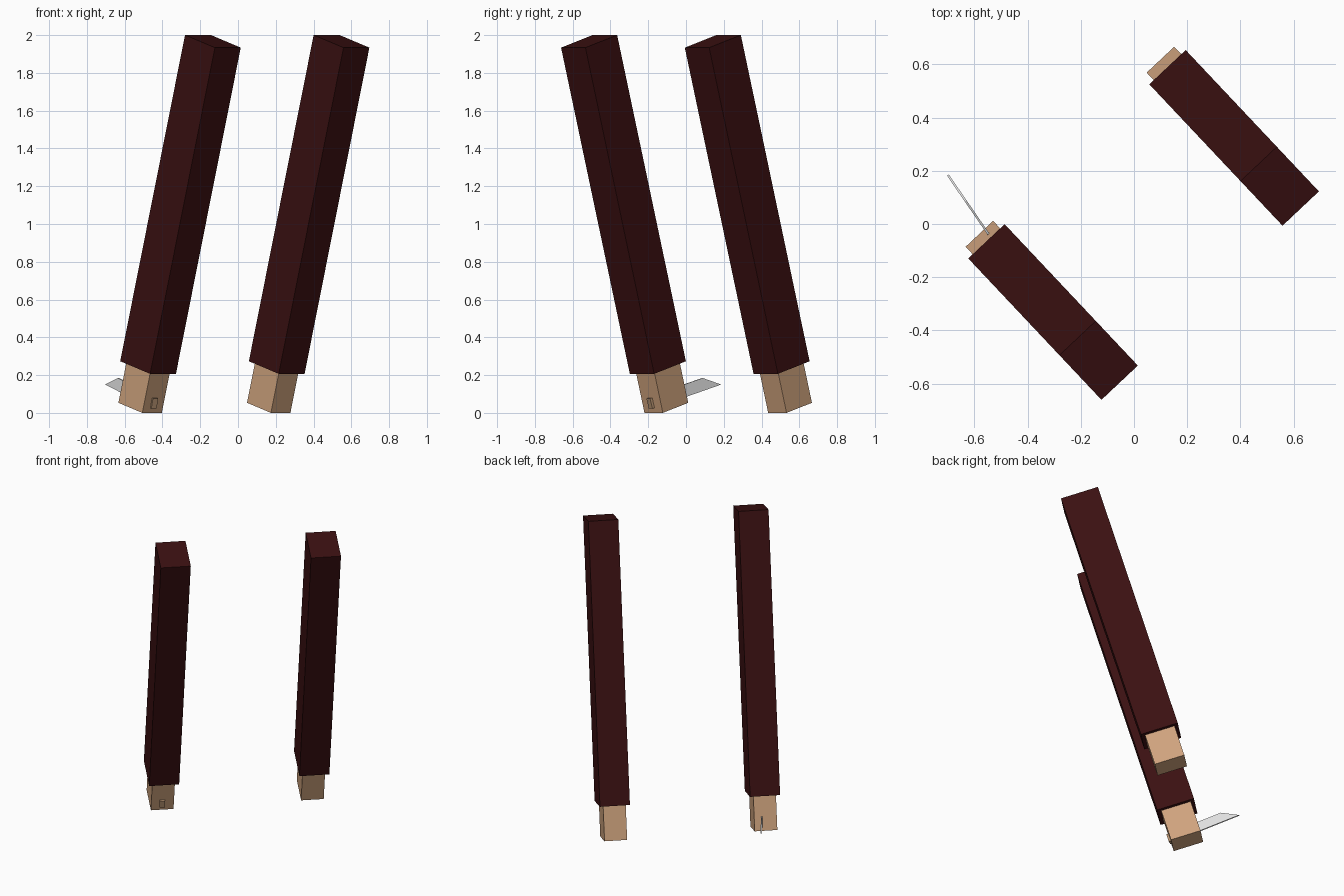
import bpy, bmesh, math
from mathutils import Matrix, Vector

cube = bpy.data.objects.get("Cube")
if cube:
    bpy.data.objects.remove(cube, do_unlink=True)


def material(name, rgb):
    m = bpy.data.materials.new(name)
    m.use_nodes = True
    m.diffuse_color = (*rgb, 1)
    m.node_tree.nodes["Principled BSDF"].inputs["Base Color"].default_value = (*rgb, 1)
    return m


MAROON = material("dark maroon cloth", (0.043, 0.0052, 0.0056))
SKIN = material("tan skin", (0.62, 0.365, 0.205))
STEEL = material("pale steel", (0.74, 0.74, 0.74))
WOOD = material("tan wood", (0.50, 0.31, 0.175))


def add_object(name, bm, frame, mat):
    bmesh.ops.recalc_face_normals(bm, faces=bm.faces)
    mesh = bpy.data.meshes.new(name)
    bm.to_mesh(mesh)
    bm.free()
    mesh.materials.append(mat)
    ob = bpy.data.objects.new(name, mesh)
    ob.matrix_world = frame
    bpy.context.collection.objects.link(ob)
    return ob


def box(name, lo, hi, frame, mat):
    lo, hi = Vector(lo), Vector(hi)
    bm = bmesh.new()
    bmesh.ops.create_cube(bm, size=1)
    bmesh.ops.scale(bm, vec=hi - lo, verts=bm.verts)
    bmesh.ops.translate(bm, vec=(lo + hi) / 2, verts=bm.verts)
    return add_object(name, bm, frame, mat)


def frame(origin, yaw, pitch):
    return (Matrix.Translation(origin)
            @ Matrix.Rotation(math.radians(yaw), 4, 'Z')
            @ Matrix.Rotation(math.radians(pitch), 4, 'Y'))


TILT = 16.15

# Two leaning arms: local z runs up the arm, local x faces forward, origin at the cuff
for side, origin in (("right", (-0.476, -0.149, 0.240)),
                     ("left", (0.205, 0.506, 0.240))):
    arm = frame(origin, -46.7, TILT)
    box(side + "_sleeve", (-0.12, -0.094, 0), (0.12, 0.094, 1.798), arm, MAROON)
    box(side + "_hand", (-0.096, -0.071, -0.222), (0.096, 0.071, 0.05), arm, SKIN)

# Knife gripped in the right hand: local x points at the tip, local z is the spine side
knife = frame((-0.70, 0.184, 0.15), 124.5, -TILT)
bm = bmesh.new()
outline = [(0, 0), (-0.104, 0.066), (-0.30, 0.066), (-0.30, 0)]
face = bm.faces.new([bm.verts.new((x, -0.004, z)) for x, z in outline])
side_faces = bmesh.ops.extrude_face_region(bm, geom=[face])["geom"]
bmesh.ops.translate(bm, vec=(0, 0.008, 0),
                    verts=[v for v in side_faces if isinstance(v, bmesh.types.BMVert)])
add_object("knife_blade", bm, knife, STEEL)
box("knife_handle", (-0.468, -0.017, 0.003), (-0.29, 0.017, 0.058), knife, WOOD)
